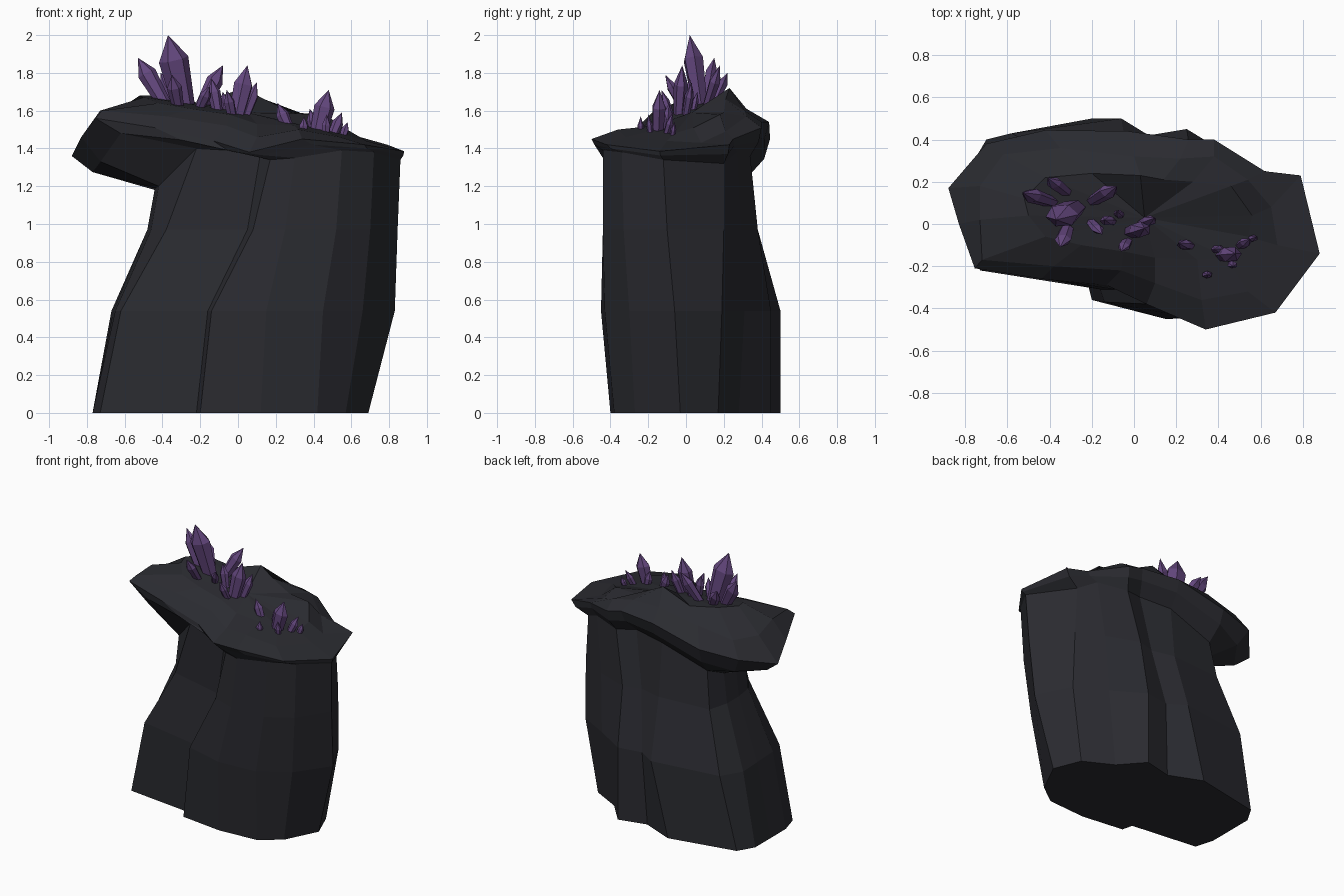
import bpy, bmesh, math, random
from mathutils import Vector

random.seed(4)
cube = bpy.data.objects.get("Cube")
if cube:
    bpy.data.objects.remove(cube)


def make_material(name, colour):
    material = bpy.data.materials.new(name)
    material.use_nodes = True
    material.diffuse_color = colour
    shader = material.node_tree.nodes["Principled BSDF"]
    shader.inputs["Base Color"].default_value = colour
    shader.inputs["Roughness"].default_value = 0.9
    return material


def finish(mesh_builder, name, material):
    bmesh.ops.recalc_face_normals(mesh_builder, faces=mesh_builder.faces)
    mesh = bpy.data.meshes.new(name)
    mesh_builder.to_mesh(mesh)
    mesh_builder.free()
    mesh.materials.append(material)
    part = bpy.data.objects.new(name, mesh)
    bpy.context.collection.objects.link(part)
    return part


def bridge(mesh_builder, lower, upper):
    """Join two vertex rings of equal length with quads."""
    count = len(lower)
    for i in range(count):
        j = (i + 1) % count
        mesh_builder.faces.new((lower[i], lower[j], upper[j], upper[i]))


def fan(mesh_builder, ring, point):
    """Close a ring with triangles meeting in one point."""
    tip = mesh_builder.verts.new(point)
    for i, vert in enumerate(ring):
        mesh_builder.faces.new((vert, ring[(i + 1) % len(ring)], tip))


def level(outline, height):
    """Lift a flat outline to one height."""
    return [(x, y, height) for x, y in outline]


rock_grey = make_material("dark_rock", (0.0235, 0.024, 0.03, 1))
crystal_purple = make_material("purple_crystal", (0.125, 0.062, 0.205, 1))

# Matching outlines of the trunk, running round from its overhanging end
foot = [(-.77, .1), (-.77, -.08), (-.73, -.22), (-.22, -.28), (-.2, -.36),
        (.12, -.4), (.42, -.38), (.57, -.27), (.69, -.03), (.61, .17),
        (.4, .28), (.25, .45), (.04, .4), (-.2, .5), (-.7, .4), (-.77, .28)]
hip = [(-.66, .1), (-.65, -.1), (-.62, -.22), (-.16, -.31), (-.14, -.37),
       (.15, -.45), (.45, -.43), (.66, -.3), (.83, -.06), (.7, .19),
       (.48, .31), (.25, .45), (.07, .42), (-.06, .5), (-.58, .43), (-.67, .28)]
waist = [(-.48, .06), (-.46, -.08), (-.38, -.2), (.05, -.31), (.08, -.38),
         (.25, -.44), (.52, -.44), (.7, -.33), (.845, -.1), (.69, .2),
         (.5, .29), (.26, .38), (.13, .34), (-.04, .38), (-.44, .35), (-.48, .2)]

# Uneven outlines of the overhanging cap
neck = [(-.44, .04, 1.19), (-.42, -.1, 1.2), (-.22, -.25, 1.4), (.12, -.33, 1.38),
        (.17, -.39, 1.34), (.3, -.44, 1.35), (.55, -.44, 1.39), (.72, -.34, 1.38),
        (.86, -.12, 1.34), (.67, .2, 1.32), (.55, .27, 1.38), (.34, .34, 1.36),
        (.2, .3, 1.38), (-.04, .34, 1.36), (-.4, .32, 1.24), (-.44, .18, 1.18)]
rim = [(-.88, .17, 1.36), (-.83, 0, 1.46), (-.755, -.21, 1.56), (-.44, -.26, 1.51),
       (-.13, -.29, 1.44), (.06, -.38, 1.38), (.34, -.5, 1.45), (.67, -.42, 1.42),
       (.88, -.14, 1.385), (.79, .23, 1.42), (.62, .25, 1.45), (.38, .4, 1.51),
       (.26, .4, 1.54), (-.03, .44, 1.54), (-.42, .445, 1.45), (-.7, .38, 1.42)]
shoulder = [(-.73, .18, 1.54), (-.73, .02, 1.6), (-.72, -.17, 1.6), (-.38, -.2, 1.57),
            (-.06, -.22, 1.52), (.1, -.28, 1.46), (.32, -.36, 1.5), (.54, -.32, 1.46),
            (.68, -.1, 1.44), (.65, .08, 1.43), (.54, .21, 1.49), (.38, .32, 1.57),
            (.22, .31, 1.6), (0, .32, 1.61), (-.35, .36, 1.58), (-.62, .33, 1.53)]
crown = [(-.52, .12, 1.68), (-.5, .04, 1.67), (-.42, -.06, 1.64), (-.25, -.1, 1.61),
         (-.05, -.13, 1.58), (.1, -.16, 1.53), (.3, -.17, 1.52), (.44, -.16, 1.5),
         (.54, -.06, 1.48), (.56, .04, 1.51), (.46, .18, 1.58), (.28, .2, 1.59),
         (.14, .21, 1.66), (.03, .23, 1.72), (-.2, .24, 1.64), (-.42, .22, 1.68)]

# Underside of the overhang, part way from neck to rim
lip = []
for inner, outer in zip(neck, rim):
    spot = Vector(inner).lerp(Vector(outer), 0.75)
    spot.z = (inner[2] + outer[2]) / 2
    lip.append(spot)

# Rock: trunk, lip and faceted top in one skin
layers = [level(foot, 0), level(hip, 0.54), level(waist, 0.97),
          neck, lip, rim, shoulder, crown]
builder = bmesh.new()
rings = [[builder.verts.new(p) for p in layer] for layer in layers]
for lower, upper in zip(rings, rings[1:]):
    bridge(builder, lower, upper)
builder.faces.new(rings[0])
fan(builder, rings[-1], (0.05, 0.03, 1.59))
finish(builder, "rock", rock_grey)


def crystal(name, root, tip, radius):
    """Six-sided shard that widens from its root, then narrows to a point."""
    x, y = root
    start = Vector((x, y, 1.53 - 0.17 * x + 0.25 * y))
    axis = Vector(tip) - start
    turn = Vector((0, 0, 1)).rotation_difference(axis)
    spin = random.uniform(0, 0.5)
    shard = bmesh.new()
    levels = []
    for share, width in ((0, 0.7), (0.68, 1.0)):
        ring = []
        for side in range(6):
            angle = math.tau * side / 6 + spin
            offset = Vector((math.cos(angle), 0.7 * math.sin(angle), 0))
            ring.append(shard.verts.new(start + axis * share + turn @ (offset * radius * width)))
        levels.append(ring)
    bridge(shard, levels[0], levels[1])
    shard.faces.new(levels[0])
    fan(shard, levels[1], tip)
    finish(shard, name, crystal_purple)


# Crystal clusters: root, tip, radius
clusters = {
    "tall_crystal": [
        ((-.28, .08), (-.37, .02, 2), .08), ((-.38, .1), (-.53, .15, 1.88), .05),
        ((-.31, .14), (-.41, .22, 1.8), .04), ((-.31, 0), (-.35, -.11, 1.79), .04),
        ((-.21, .1), (-.08, .18, 1.84), .045), ((-.22, .03), (-.15, -.05, 1.73), .03)],
    "middle_crystal": [
        ((-.02, -.04), (.05, -.02, 1.84), .055), ((.02, -.01), (.1, .03, 1.75), .035),
        ((-.02, -.06), (-.06, -.13, 1.71), .03), ((-.1, .01), (-.14, .02, 1.77), .035),
        ((-.06, .03), (-.08, .06, 1.7), .025)],
    "low_crystal": [
        ((.29, -.11), (.21, -.09, 1.64), .035), ((.41, -.15), (.48, -.14, 1.71), .055),
        ((.42, -.12), (.38, -.12, 1.61), .03), ((.48, -.12), (.55, -.07, 1.59), .03),
        ((.34, -.24), (.35, -.24, 1.57), .025), ((.46, -.18), (.47, -.2, 1.58), .025),
        ((.54, -.08), (.58, -.06, 1.54), .022)],
}
for label, shards in clusters.items():
    for number, (root, tip, radius) in enumerate(shards, 1):
        crystal(f"{label}_{number}", root, tip, radius)
